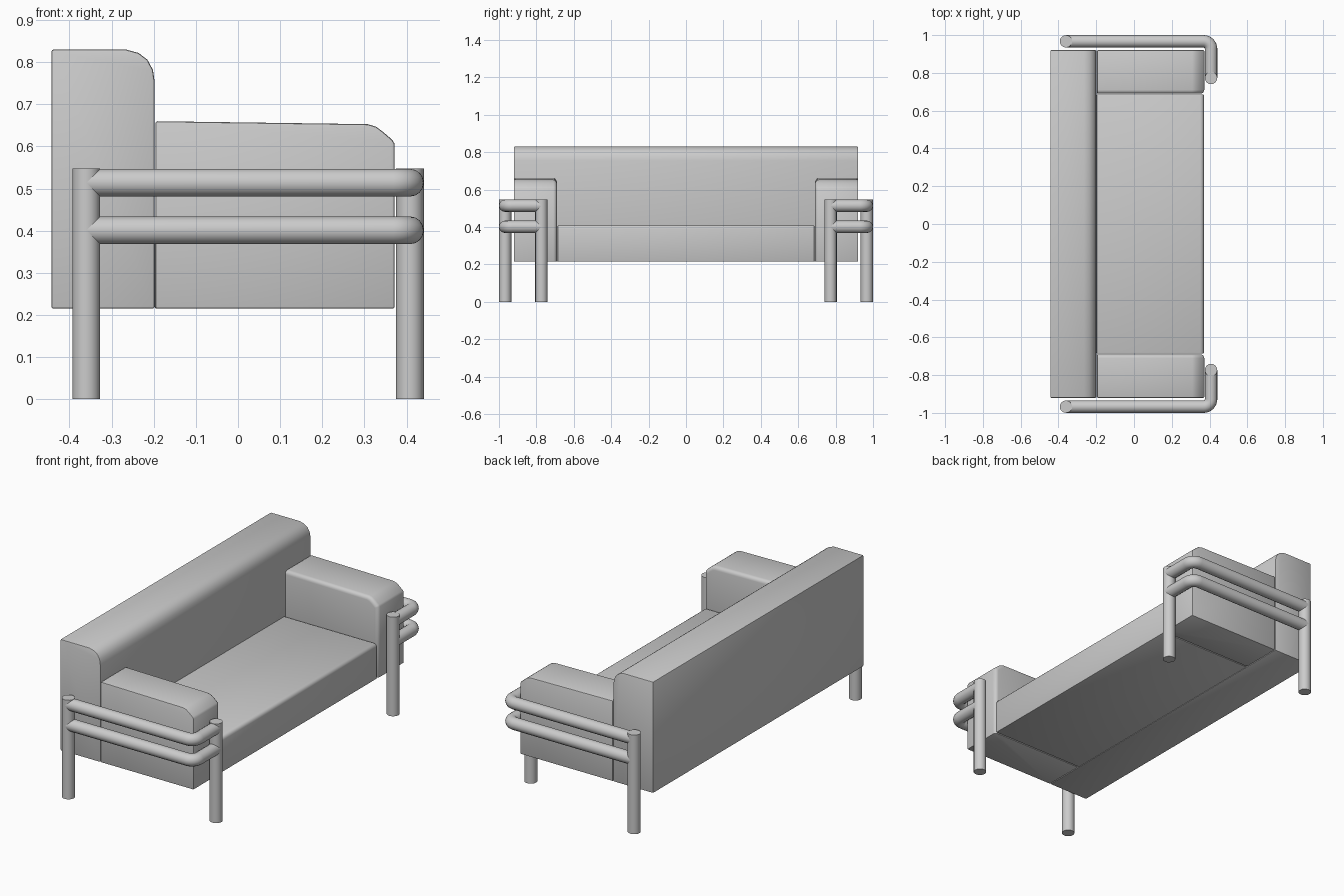
import bpy, bmesh, math

if "Cube" in bpy.data.objects:
    bpy.data.objects.remove(bpy.data.objects["Cube"])


def finish(name, bm):
    bmesh.ops.recalc_face_normals(bm, faces=bm.faces[:])
    mesh = bpy.data.meshes.new(name)
    bm.to_mesh(mesh)
    bm.free()
    ob = bpy.data.objects.new(name, mesh)
    bpy.context.collection.objects.link(ob)
    smooth(ob)
    return ob


def smooth(ob):
    bpy.ops.object.select_all(action='DESELECT')
    ob.select_set(True)
    bpy.context.view_layer.objects.active = ob
    bpy.ops.object.shade_smooth_by_angle(angle=math.radians(35))


def cushion(name, profile, y0, y1, soft=None, soft_width=0.02):
    """Extrude an x/z profile along y; 'soft' picks edges with a wide round."""
    bm = bmesh.new()
    face = bm.faces.new([bm.verts.new((x, y0, z)) for x, z in profile])
    new = bmesh.ops.extrude_face_region(bm, geom=[face])['geom']
    bmesh.ops.translate(bm, vec=(0, y1 - y0, 0),
                        verts=[v for v in new if isinstance(v, bmesh.types.BMVert)])
    bmesh.ops.recalc_face_normals(bm, faces=bm.faces[:])
    if soft:
        edges = [e for e in bm.edges if soft(*[v.co for v in e.verts])]
        bmesh.ops.bevel(bm, geom=edges, offset=soft_width, segments=4,
                        profile=0.5, affect='EDGES', clamp_overlap=True)
    # small seam rounding on the remaining hard edges
    hard = [e for e in bm.edges if e.calc_face_angle(0) > math.radians(50)]
    bmesh.ops.bevel(bm, geom=hard, offset=0.005, segments=2,
                    profile=0.5, affect='EDGES', clamp_overlap=True)
    return finish(name, bm)


def tube(name, points, radius=0.033):
    curve = bpy.data.curves.new(name, 'CURVE')
    curve.dimensions = '3D'
    curve.bevel_depth = radius
    curve.bevel_resolution = 6
    curve.use_fill_caps = True
    spline = curve.splines.new('POLY')
    spline.points.add(len(points) - 1)
    for p, co in zip(spline.points, points):
        p.co = (*co, 1)
    ob = bpy.data.objects.new(name, curve)
    bpy.context.collection.objects.link(ob)
    bpy.ops.object.select_all(action='DESELECT')
    ob.select_set(True)
    bpy.context.view_layer.objects.active = ob
    bpy.ops.object.convert(target='MESH')
    smooth(bpy.context.view_layer.objects.active)


# Backrest with rounded top front corner
cushion("backrest", [(-0.443, 0.215), (-0.198, 0.215), (-0.198, 0.755),
                     (-0.202, 0.782), (-0.215, 0.806), (-0.236, 0.822),
                     (-0.265, 0.83), (-0.443, 0.83)], -0.92, 0.92)

# Seat with softened top front edge
cushion("seat", [(-0.198, 0.215), (0.37, 0.215), (0.37, 0.41), (-0.198, 0.41)],
        -0.686, 0.686,
        lambda a, b: min(a.x, b.x) > 0.3 and min(a.z, b.z) > 0.4)

# Armrests, leg and rail frames on both sides
arm = [(-0.196, 0.215), (0.372, 0.215), (0.372, 0.606), (0.366, 0.616),
       (0.345, 0.634), (0.328, 0.647), (0.308, 0.653), (-0.196, 0.66)]
LEG_TOP, BX, FX, OY, FY, R = 0.548, -0.36, 0.408, 0.967, 0.773, 0.04
for s, side in ((-1, "right"), (1, "left")):
    cushion(f"{side}_armrest", arm, s * 0.69, s * 0.92,
            lambda a, b: abs(a.y) < 0.7 and abs(b.y) < 0.7
            and max(a.z, b.z) > 0.5 and max(a.x, b.x) > 0.3)
    tube(f"{side}_back_leg", [(BX, s * OY, 0), (BX, s * OY, LEG_TOP)])
    tube(f"{side}_front_leg", [(FX, s * FY, 0), (FX, s * FY, LEG_TOP)])
    for label, z in (("upper", 0.514), ("lower", 0.401)):
        bend = [(FX - R + R * math.sin(t), s * (OY - R + R * math.cos(t)), z)
                for t in (math.pi / 2 * i / 8 for i in range(9))]
        tube(f"{side}_{label}_rail",
             [(BX, s * OY, z)] + bend + [(FX, s * FY, z)])
